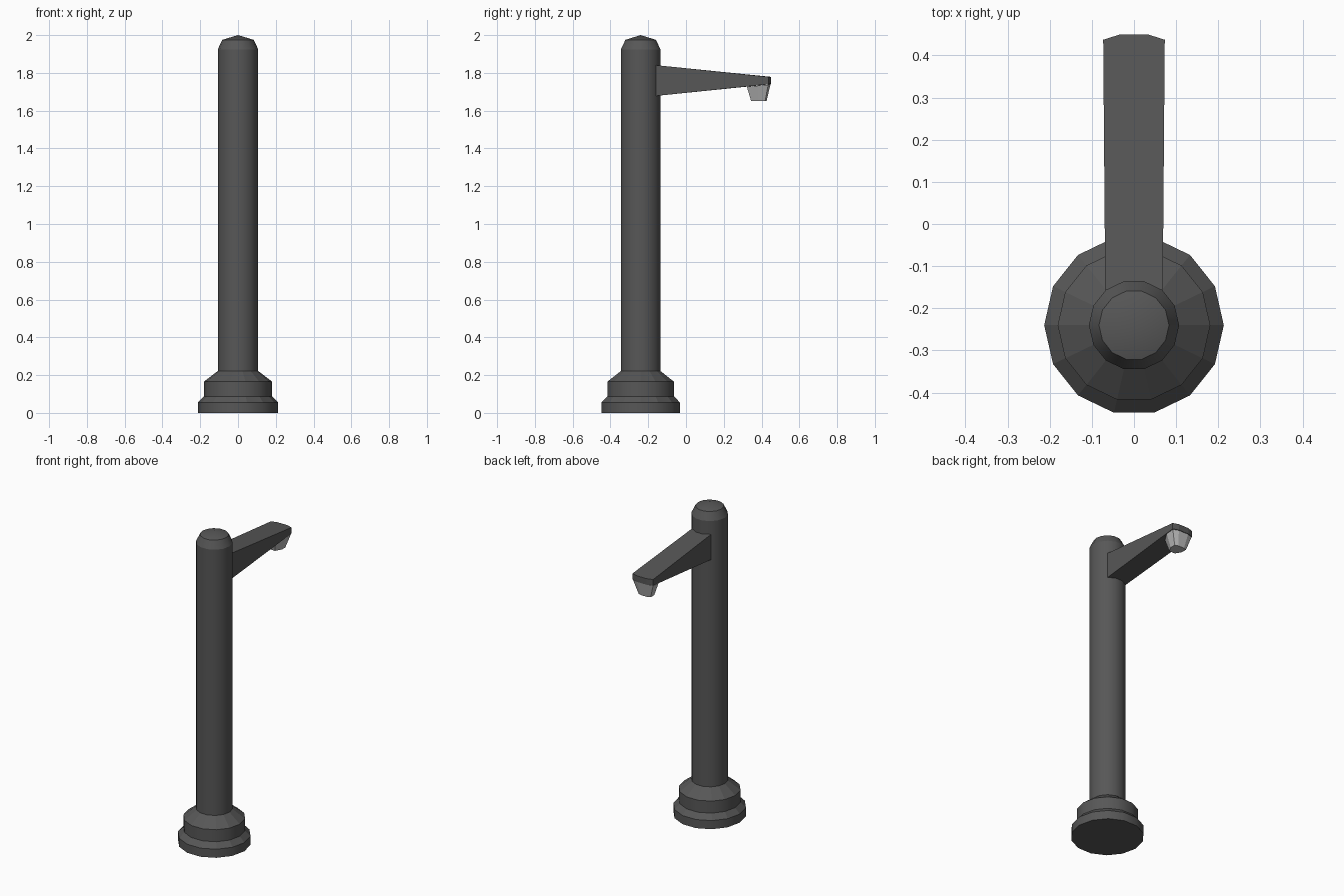
import bpy, bmesh, math

cube = bpy.data.objects.get("Cube")
if cube:
    bpy.data.objects.remove(cube)

SIDES = 14
POLE_Y = -0.24


def material(name, value):
    mat = bpy.data.materials.new(name)
    mat.use_nodes = True
    colour = (value, value, value, 1)
    mat.diffuse_color = colour
    mat.node_tree.nodes["Principled BSDF"].inputs["Base Color"].default_value = colour
    return mat


def loft(name, rings, mat, smooth=False, sloped_flat=False):
    """Skin a stack of matching rings and cap both ends."""
    bm = bmesh.new()
    loops = [[bm.verts.new(p) for p in ring] for ring in rings]
    count = len(loops[0])
    for low, high in zip(loops, loops[1:]):
        for i in range(count):
            j = (i + 1) % count
            bm.faces.new((low[i], low[j], high[j], high[i]))
    bm.faces.new(loops[0])
    bm.faces.new(loops[-1])
    bmesh.ops.remove_doubles(bm, verts=bm.verts, dist=0.0005)
    bmesh.ops.recalc_face_normals(bm, faces=bm.faces)
    mesh = bpy.data.meshes.new(name)
    bm.to_mesh(mesh)
    bm.free()
    mesh.materials.append(mat)
    obj = bpy.data.objects.new(name, mesh)
    bpy.context.collection.objects.link(obj)
    if smooth:
        bpy.ops.object.select_all(action='DESELECT')
        obj.select_set(True)
        bpy.context.view_layer.objects.active = obj
        bpy.ops.object.shade_smooth_by_angle(angle=math.radians(35))
        if sloped_flat:
            for face in mesh.polygons:
                face.use_smooth = abs(face.normal.z) < 0.1
    return obj


def circle(radius, z):
    angles = [math.tau * i / SIDES for i in range(SIDES)]
    return [(radius * math.cos(a), POLE_Y + radius * math.sin(a), z) for a in angles]


def lathe(name, profile, mat, **options):
    return loft(name, [circle(r, z) for r, z in profile], mat, smooth=True, **options)


def mirrored(half):
    """Close a half outline, listed front to back on +x, across x = 0."""
    return half + [(-x, y, z) for x, y, z in reversed(half)]


dark = material("dark grey metal", 0.095)
glass = material("pale lamp glass", 0.5)

# Stepped foot
lathe("base", [(0.213, 0), (0.213, 0.055), (0.181, 0.088), (0.181, 0.165),
               (0.107, 0.222)], dark, sloped_flat=True)

# Round post and its domed cap
lathe("post", [(0.107, 0.2), (0.107, 1.925)], dark)
lathe("dome_cap", [(0.107, 1.925), (0.083, 1.975), (0.0001, 2.0)], dark)


# Tapering arm with a blunt tip, as a lower and an upper outline
def arm_outline(root_z, tip_z):
    return mirrored([(0.035, 0.449, tip_z), (0.073, 0.437, tip_z),
                     (0.068, -0.18, root_z)])


loft("arm", [arm_outline(1.676, 1.74), arm_outline(1.843, 1.779)], dark)

# Faceted lamp hanging below the tip
outline = [(0.035, 0.447), (0.071, 0.435), (0.071, 0.38), (0.035, 0.322)]
top = mirrored([(x, y, 1.738 - (0.44 - y) * 0.1) for x, y in outline])
bottom = mirrored([(x * 0.6, 0.388 + (y - 0.388) * 0.65, 1.65) for x, y in outline])
loft("lamp", [bottom, top], glass)
